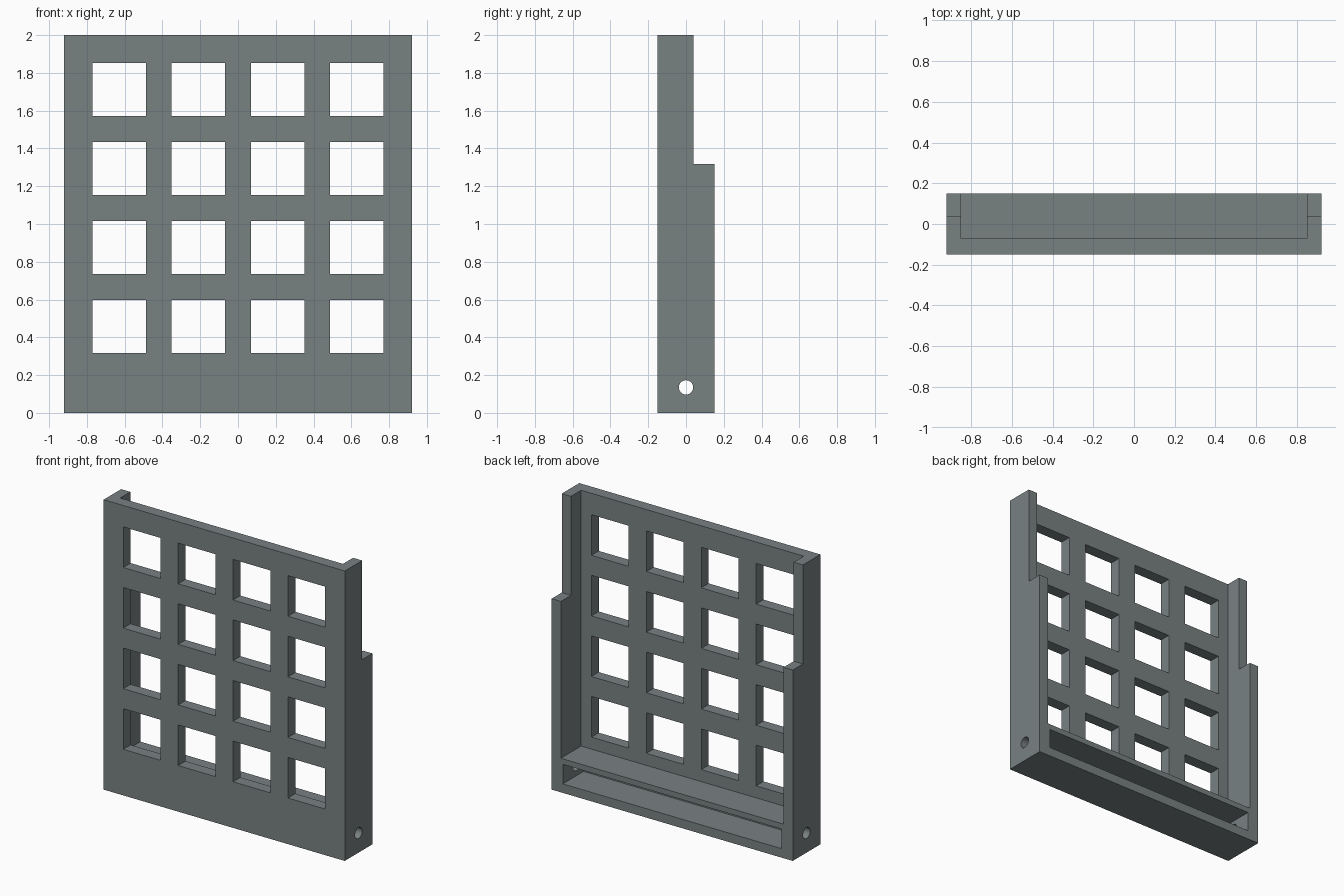
import bpy, math

if "Cube" in bpy.data.objects:
    bpy.data.objects.remove(bpy.data.objects["Cube"])

W, D, H = 1.84, 0.30, 2.0      # overall width, depth, height
PANEL_BACK = -0.07             # rear face of the front panel


def box(name, x0, x1, y0, y1, z0, z1):
    bpy.ops.mesh.primitive_cube_add(size=1, location=((x0 + x1) / 2, (y0 + y1) / 2, (z0 + z1) / 2))
    ob = bpy.context.object
    ob.name = name
    ob.scale = (x1 - x0, y1 - y0, z1 - z0)
    bpy.ops.object.transform_apply(location=True, rotation=True, scale=True)
    return ob


def cut(target, cutter):
    mod = target.modifiers.new("cut", 'BOOLEAN')
    mod.operation = 'DIFFERENCE'
    mod.solver = 'EXACT'
    mod.object = cutter
    bpy.context.view_layer.objects.active = target
    bpy.ops.object.modifier_apply(modifier=mod.name)
    bpy.data.objects.remove(cutter, do_unlink=True)


# Solid block for the whole frame
frame = box("grid_frame", -W / 2, W / 2, -D / 2, D / 2, 0, H)

# Open tray space behind the panel, between the side walls and above the shelf
cut(frame, box("tray_cutter", -0.85, 0.85, PANEL_BACK, 0.3, 0.235, 2.2))

# Step that makes the upper side walls shallower
cut(frame, box("step_cutter", -1.2, 1.2, 0.04, 0.4, 1.317, 2.3))

# Slot under the shelf, open at the back
cut(frame, box("slot_cutter", -0.835, 0.835, PANEL_BACK - 0.005, 0.3, 0.062, 0.197))

# Four by four windows through the panel
for i in range(4):
    for j in range(4):
        x, z = (i - 1.5) * 0.419, 0.458 + j * 0.418
        cut(frame, box("window_cutter", x - 0.142, x + 0.142, -0.3, 0.0, z - 0.14, z + 0.14))

# Round pin hole through both side walls
bpy.ops.mesh.primitive_cylinder_add(vertices=32, radius=0.038, depth=3,
                                    location=(0, 0, 0.135), rotation=(0, math.pi / 2, 0))
cut(frame, bpy.context.object)

# Single grey finish
grey = bpy.data.materials.new("slate_grey")
grey.diffuse_color = (0.19, 0.22, 0.222, 1)
grey.use_nodes = True
grey.node_tree.nodes["Principled BSDF"].inputs["Base Color"].default_value = grey.diffuse_color
frame.data.materials.clear()
frame.data.materials.append(grey)
for p in frame.data.polygons:
    p.material_index = 0

# Smooth only the hole walls
bpy.ops.object.select_all(action='DESELECT')
frame.select_set(True)
bpy.context.view_layer.objects.active = frame
bpy.ops.object.shade_smooth_by_angle(angle=math.radians(30))
